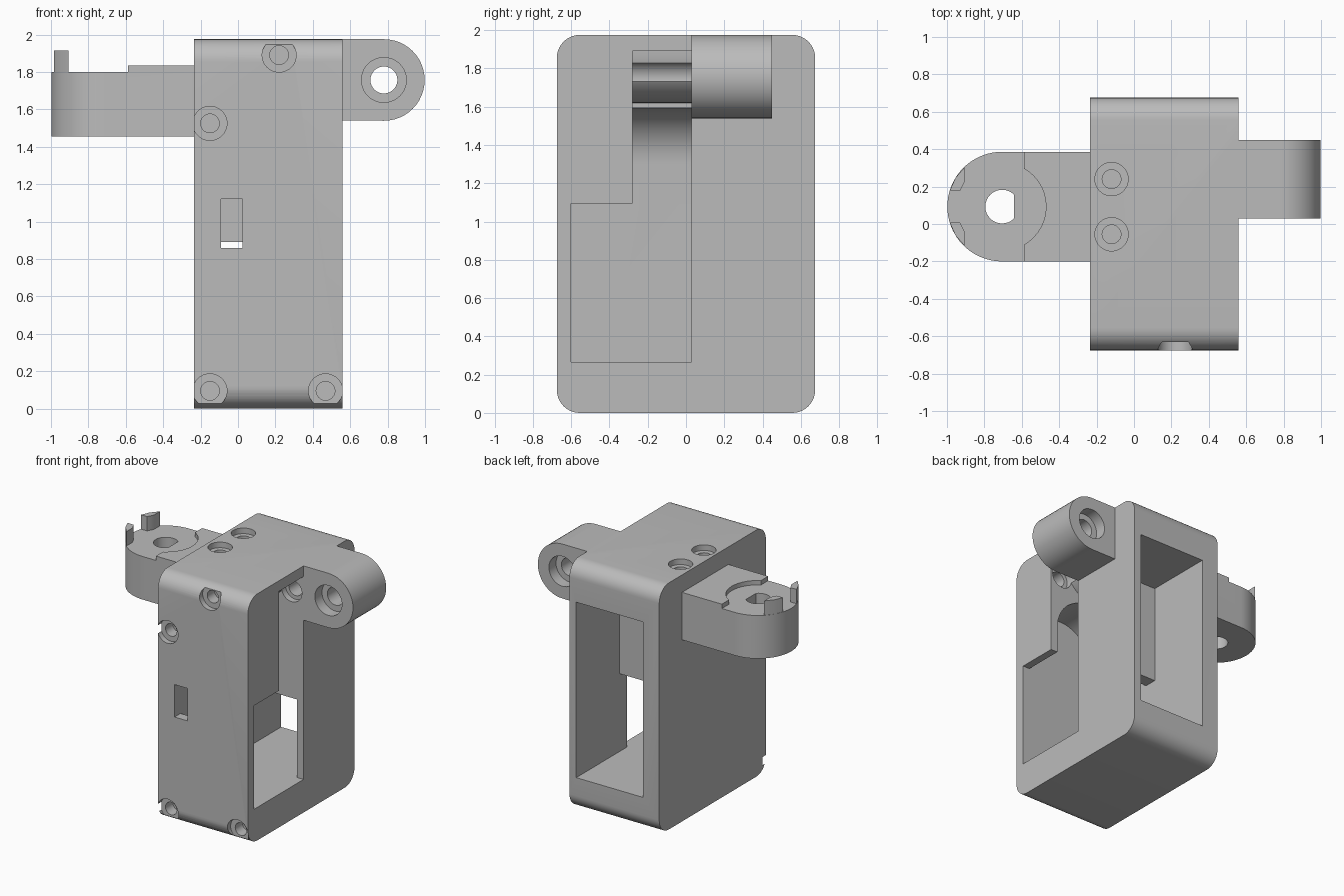
import bpy, bmesh, math
from mathutils import Vector

old = bpy.data.objects.get("Cube")
if old:
    bpy.data.objects.remove(old, do_unlink=True)

grey = bpy.data.materials.new("plain grey")
grey.use_nodes = True
grey.diffuse_color = (0.5, 0.5, 0.5, 1)
grey.node_tree.nodes["Principled BSDF"].inputs["Base Color"].default_value = (0.5, 0.5, 0.5, 1)


def prism(name, axis, pts, lo, hi):
    """Extrude a flat profile along one axis."""
    def place(a, b, t):
        return Vector({"x": (t, a, b), "y": (a, t, b), "z": (a, b, t)}[axis])
    bm = bmesh.new()
    low = [bm.verts.new(place(a, b, lo)) for a, b in pts]
    high = [bm.verts.new(place(a, b, hi)) for a, b in pts]
    bm.faces.new(low)
    bm.faces.new(high)
    n = len(pts)
    for i in range(n):
        j = (i + 1) % n
        bm.faces.new((low[i], low[j], high[j], high[i]))
    bmesh.ops.recalc_face_normals(bm, faces=bm.faces)
    mesh = bpy.data.meshes.new(name)
    bm.to_mesh(mesh)
    bm.free()
    mesh.materials.append(grey)
    ob = bpy.data.objects.new(name, mesh)
    bpy.context.collection.objects.link(ob)
    return ob


def arc(a, b, r, start, end, steps=24):
    angles = [math.radians(start + (end - start) * i / steps) for i in range(steps + 1)]
    return [(a + r * math.cos(t), b + r * math.sin(t)) for t in angles]


def rect(a0, a1, b0, b1):
    return [(a0, b0), (a1, b0), (a1, b1), (a0, b1)]


def disc(a, b, r):
    return arc(a, b, r, 0, 360, 40)[:-1]


def combine(target, other, operation):
    mod = target.modifiers.new(operation, "BOOLEAN")
    mod.operation = operation
    mod.solver = "EXACT"
    mod.object = other
    bpy.ops.object.select_all(action="DESELECT")
    bpy.context.view_layer.objects.active = target
    target.select_set(True)
    bpy.ops.object.modifier_apply(modifier=mod.name)
    bpy.data.objects.remove(other, do_unlink=True)


def cut(target, axis, pts, lo, hi):
    combine(target, prism("cutter", axis, pts, lo, hi), "DIFFERENCE")


def finish(ob):
    bpy.ops.object.select_all(action="DESELECT")
    bpy.context.view_layer.objects.active = ob
    ob.select_set(True)
    bpy.ops.object.shade_smooth_by_angle(angle=math.radians(30))


# Housing with rounded long edges
TOP, HALF, R = 1.975, 0.675, 0.12
outline = []
for y, z, start in ((HALF - R, TOP - R, 0), (R - HALF, TOP - R, 90),
                    (R - HALF, R, 180), (HALF - R, R, 270)):
    outline += arc(y, z, R, start, start + 90, 10)
housing = prism("housing", "x", outline, -0.235, 0.56)

# Side lug
lug = prism("side_lug", "y", [(0.53, 1.54), *arc(0.78, 1.757, 0.218, -90, 90), (0.53, TOP)],
            0.03, 0.45)
combine(housing, lug, "UNION")
cut(housing, "y", disc(0.78, 1.757, 0.072), -0.02, 0.5)
cut(housing, "y", disc(0.78, 1.757, 0.12), 0.0, 0.12)
cut(housing, "y", disc(0.78, 1.757, 0.12), 0.36, 0.5)

# Arched front chamber, rear chamber and the passage joining them
IN0, IN1, FLOOR = -0.09, 0.50, 0.265
cut(housing, "y", [(IN0, FLOOR), (IN1, FLOOR), *arc(0.205, 1.305, 0.295, 0, 180)], -0.6, 0.03)
cut(housing, "y", rect(IN0, IN1, FLOOR, 1.67), 0.13, 0.8)
cut(housing, "y", rect(IN0, IN1, FLOOR, 0.89), -0.1, 0.2)

# Side window, and lever slot around a rounded screw boss
cut(housing, "x", rect(-0.6, 0.03, FLOOR, 1.095), 0.4, 0.7)
cut(housing, "y", [(0.7, 0.89), (0.7, 1.89), *arc(0.15, 1.89, 0.27, 0, -90, 14), (0.15, 1.2),
                   (0.4, 0.89)], -0.28, 0.03)

# Pivot hole across the slot
cut(housing, "y", disc(0.455, 1.75, 0.06), -0.42, 0.3)
cut(housing, "y", disc(0.455, 1.75, 0.09), -0.33, 0.08)

# Front slit
cut(housing, "y", rect(-0.09, 0.025, 0.86, 1.12), -0.8, -0.5)

# Countersunk screw holes on the front and top
for x, z in ((-0.15, 1.525), (-0.15, 0.095), (0.468, 0.095), (0.22, 1.89)):
    cut(housing, "y", disc(x, z, 0.091), -0.8, -0.632)
    cut(housing, "y", disc(x, z, 0.05), -0.7, -0.54)
for y in (0.24, -0.055):
    cut(housing, "z", disc(-0.12, y, 0.089), 1.93, 2.1)
    cut(housing, "z", disc(-0.12, y, 0.05), 1.84, 2.0)
finish(housing)

# Support arm with a round seat
CX, CY = -0.705, 0.093
arm = prism("support_arm", "z", [(-0.2, CY - 0.293), (-0.2, CY + 0.293),
                                 *arc(CX, CY, 0.293, 90, 270, 36)], 1.455, 1.835)
cut(arm, "z", rect(-1.2, -0.588, -0.5, 0.6), 1.8, 2.0)
cut(arm, "z", disc(CX, CY, 0.235), 1.8, 2.0)
cut(arm, "z", arc(CX, CY, 0.09, 45, 315), 1.3, 2.0)
finish(arm)

# Two prongs at the arm tip
for side, label in ((1, "back"), (-1, "front")):
    pts = [(-0.905, 0.212), (-0.905, 0.135), (-0.93, 0.085), (-0.985, 0.085), (-0.955, 0.153)]
    finish(prism(label + "_prong", "z", [(x, CY + side * y) for x, y in pts], 1.79, 1.915))
